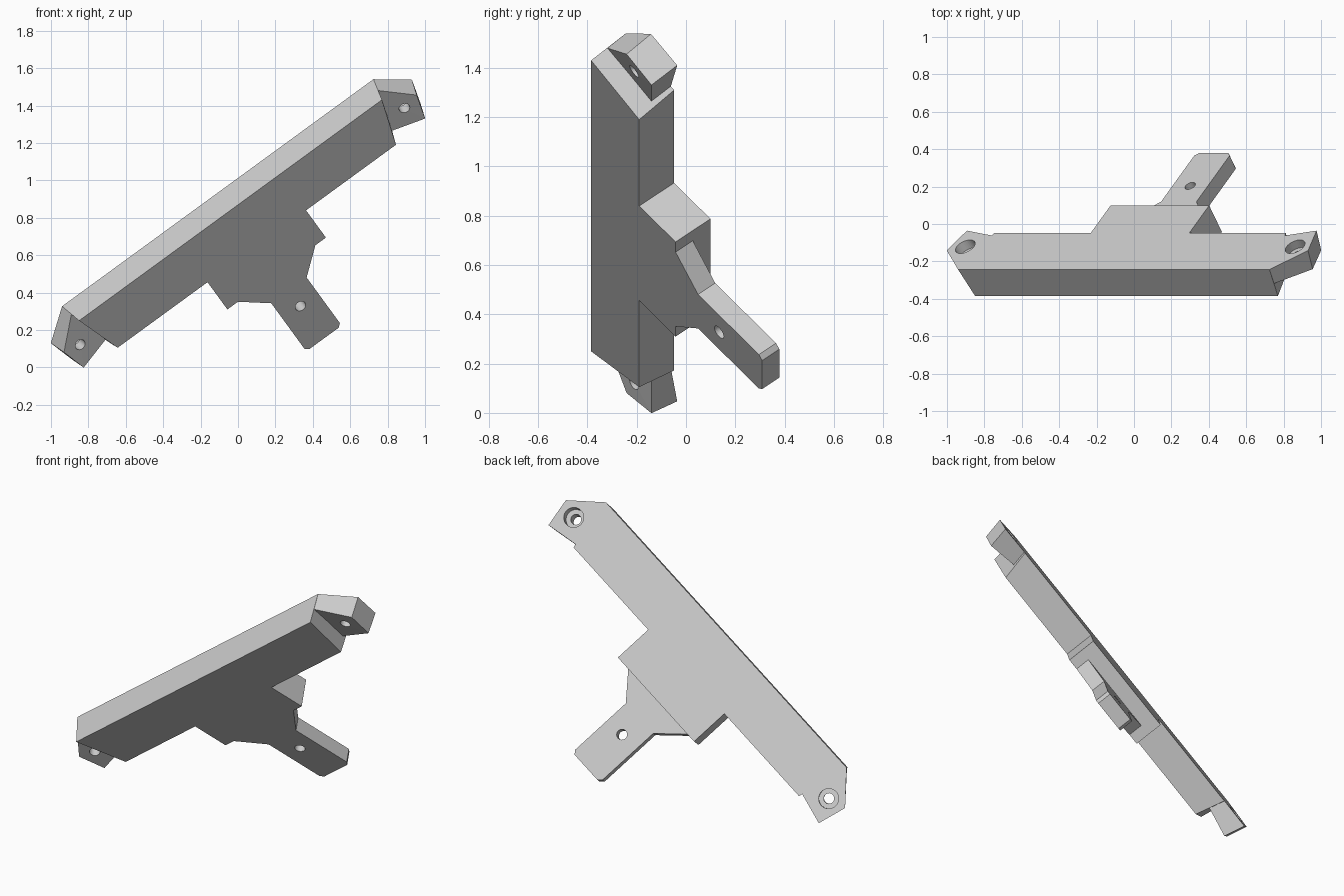
import bpy, bmesh
from math import sin, cos, pi, radians
from mathutils import Matrix, Vector

if "Cube" in bpy.data.objects:
    bpy.data.objects.remove(bpy.data.objects["Cube"])

grey = bpy.data.materials.new("light grey")
grey.use_nodes = True
colour = (0.6, 0.6, 0.6, 1)
grey.diffuse_color = colour
grey.node_tree.nodes["Principled BSDF"].inputs["Base Color"].default_value = colour

# Tilted frame of the plate: along the bar, across it, and through its thickness
slope, lean = radians(36.1), radians(39.3)
along = Vector((cos(slope), 0, sin(slope)))
rise = Vector((-sin(slope), 0, cos(slope)))
back = Vector((0, 1, 0))
across = back * sin(lean) - rise * cos(lean)
through = back * cos(lean) + rise * sin(lean)
frame = Matrix((along, across, through)).transposed().to_4x4()
frame.translation = (-0.04, -0.385, 0.84)
THICK = 0.183


def loft(name, front, rear):
    """Solid between two outlines with matching points (a, b, c)."""
    bm = bmesh.new()
    f = [bm.verts.new(frame @ Vector(p)) for p in front]
    r = [bm.verts.new(frame @ Vector(p)) for p in rear]
    bm.faces.new(f)
    bm.faces.new(r)
    for i in range(len(f)):
        j = (i + 1) % len(f)
        bm.faces.new((f[i], f[j], r[j], r[i]))
    bmesh.ops.recalc_face_normals(bm, faces=bm.faces)
    mesh = bpy.data.meshes.new(name)
    bm.to_mesh(mesh)
    bm.free()
    mesh.materials.append(grey)
    obj = bpy.data.objects.new(name, mesh)
    bpy.context.scene.collection.objects.link(obj)
    return obj


def level(points, c):
    return [(a, b, c) for a, b in points]


def symmetric(half):
    """Close a half outline by mirroring it across the middle of the bar."""
    return half + [(-a, b) for a, b in reversed(half)]


def drill(obj, a, b, radius, c0, c1, tilt=0):
    """Cut a round hole from depth c0 to c1."""
    rings = []
    for c in (c0, c1):
        rings.append([(a + tilt * c + radius * cos(t * pi / 16),
                       b + radius * sin(t * pi / 16), c) for t in range(32)])
    cutter = loft("hole_cutter", *rings)
    cutter.hide_render = True
    mod = obj.modifiers.new("hole", "BOOLEAN")
    mod.operation = "DIFFERENCE"
    mod.solver = "EXACT"
    mod.object = cutter
    bpy.context.view_layer.update()
    graph = bpy.context.evaluated_depsgraph_get()
    cut = bpy.data.meshes.new_from_object(obj.evaluated_get(graph))
    obj.modifiers.clear()
    obj.data = cut
    bpy.data.objects.remove(cutter)


# Main bar with the thick middle tab; its ends slant
tab = [(0.326, 0.308), (0.326, 0.541)]
front = symmetric([(1.002, 0), (0.921, 0.308)] + tab)
rear = symmetric([(1.03, 0), (0.965, 0.308)] + tab)
loft("main_bar", level(front, 0), level(rear, THICK))

# Thin tapered end lugs with counterbored screw holes
for side, name in ((-1, "right_lug"), (1, "left_lug")):
    front = [(1.013, 0, 0.085), (1.167, 0.16, 0.055),
             (1.13, 0.323, 0.052), (0.935, 0.28, 0.087)]
    rear = [(1.03, 0, THICK), (1.195, 0.16, THICK),
            (1.157, 0.328, THICK), (0.96, 0.285, THICK)]
    flip = [[(side * a, b, c) for a, b, c in ring] for ring in (front, rear)]
    lug = loft(name, *flip)
    drill(lug, side * 1.062, 0.193, 0.03, -0.1, 0.3, side * 0.16)
    drill(lug, side * 1.062, 0.193, 0.057, 0.13, 0.3, side * 0.16)

# Thin flared arm flush with the front of the tab
arm_outline = symmetric([(0.262, 0.535), (0.117, 0.685), (0.117, 1.075), (0.098, 1.096)])
arm = loft("mounting_arm", level(arm_outline, 0), level(arm_outline, 0.09))
drill(arm, 0, 0.82, 0.03, -0.1, 0.3)
